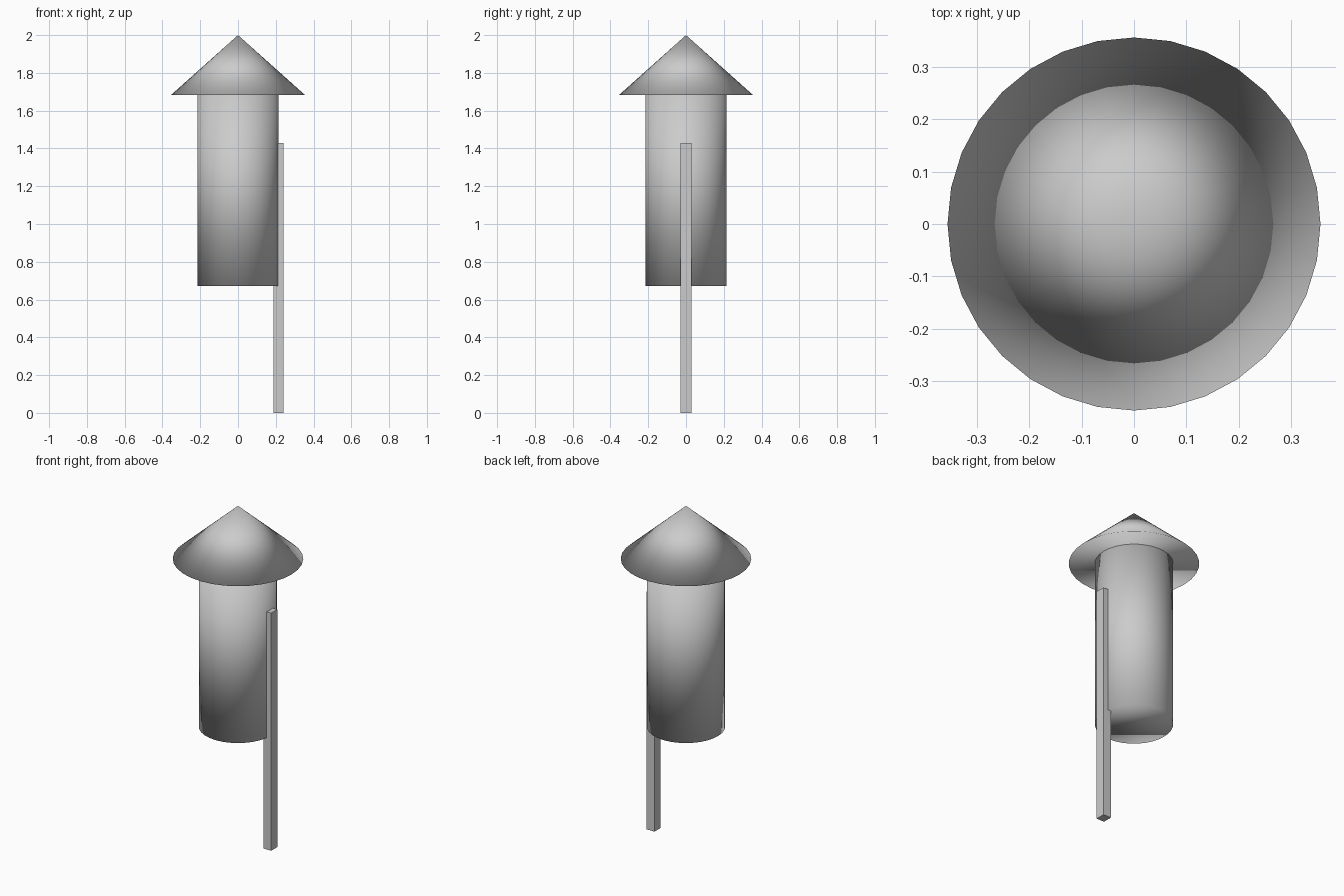
import bpy

if "Cube" in bpy.data.objects:
    bpy.data.objects.remove(bpy.data.objects["Cube"])

BODY_R, BODY_Z0, BODY_Z1 = 0.214, 0.672, 1.682
CAP_R, TOP_Z = 0.356, 2.0
STICK_X, STICK_TOP = 0.215, 1.43


def smooth(obj, name):
    obj.name = name
    for p in obj.data.polygons:
        p.use_smooth = True


# Body tube, closed at both ends, smooth across the rims
bpy.ops.mesh.primitive_cylinder_add(
    vertices=32, radius=BODY_R, depth=BODY_Z1 - BODY_Z0,
    location=(0, 0, (BODY_Z0 + BODY_Z1) / 2))
smooth(bpy.context.object, "body_tube")

# Nose cone overhanging the body
bpy.ops.mesh.primitive_cone_add(
    vertices=32, radius1=CAP_R, radius2=0, depth=TOP_Z - BODY_Z1,
    location=(0, 0, (TOP_Z + BODY_Z1) / 2))
smooth(bpy.context.object, "nose_cone")

# Guide stick half sunk into the side of the body
bpy.ops.mesh.primitive_cube_add(size=1, location=(STICK_X, 0, STICK_TOP / 2))
stick = bpy.context.object
stick.name = "guide_stick"
stick.scale = (0.052, 0.058, STICK_TOP)
bpy.ops.object.transform_apply(location=False, rotation=False, scale=True)
